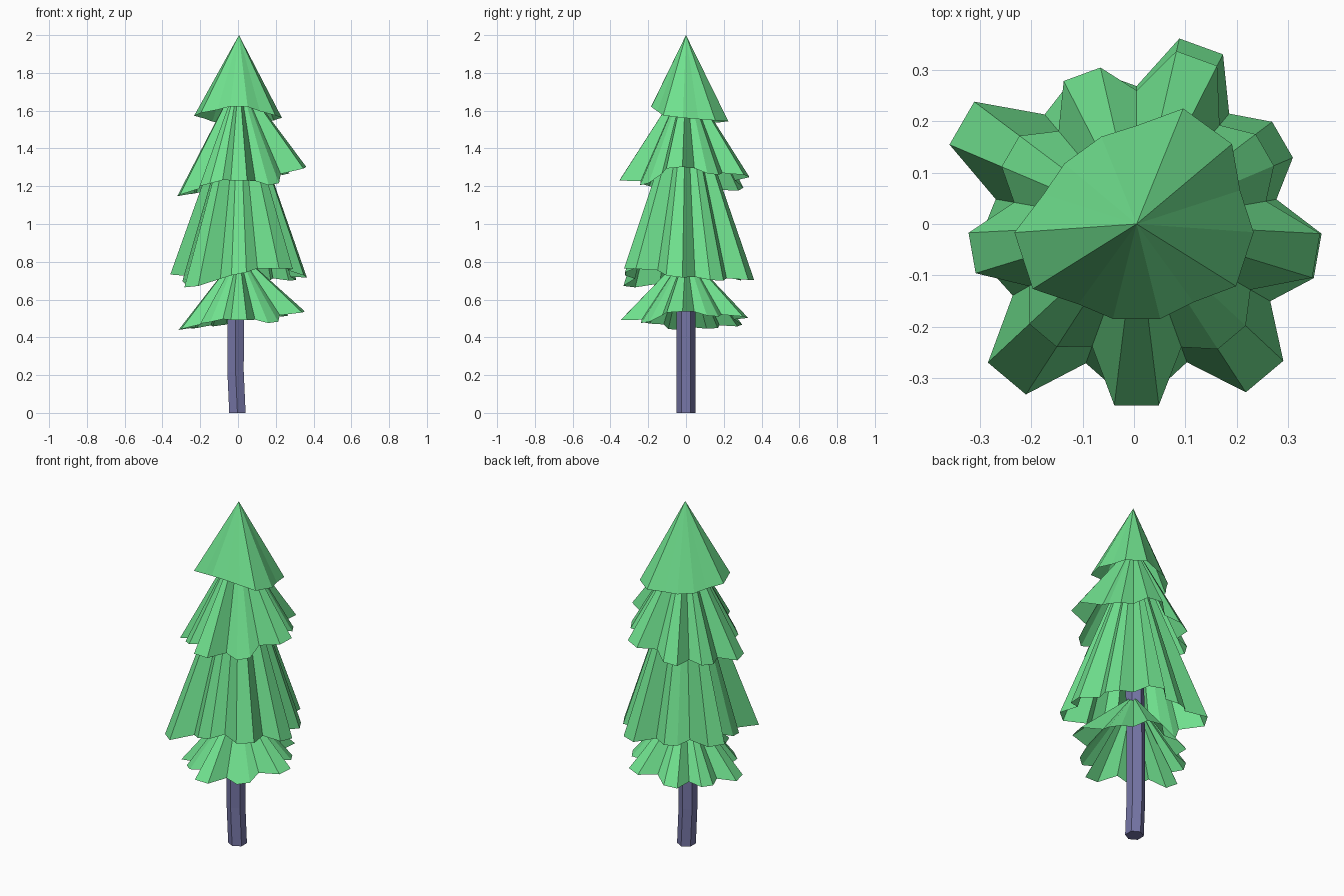
import bpy, bmesh
from math import sin, cos, radians

if "Cube" in bpy.data.objects:
    bpy.data.objects.remove(bpy.data.objects["Cube"])


def material(name, rgb):
    mat = bpy.data.materials.new(name)
    mat.diffuse_color = (*rgb, 1)
    mat.use_nodes = True
    mat.node_tree.nodes["Principled BSDF"].inputs["Base Color"].default_value = mat.diffuse_color
    return mat


def finish(name, bm, mat):
    me = bpy.data.meshes.new(name)
    bmesh.ops.recalc_face_normals(bm, faces=bm.faces)
    bm.to_mesh(me)
    bm.free()
    me.materials.append(mat)
    ob = bpy.data.objects.new(name, me)
    bpy.context.collection.objects.link(ob)
    return ob


def tier(name, apex_z, lobes, half, valley, lift, mat):
    """Open pleated cone: every lobe has two rim corners, with one valley corner between lobes.
    lobes = (radius, height) counter-clockwise, starting at the front."""
    bm = bmesh.new()
    apex = bm.verts.new((0.005, 0, apex_z))
    n = len(lobes)
    rim = []
    for i, (r, z) in enumerate(lobes):
        a = 270 + 360 * i / n
        r0, z0 = lobes[i - 1]
        r2, z2 = lobes[(i + 1) % n]
        # corners lean a little toward the neighbouring lobe's height
        corners = [(a - half, r, z + (z0 - z) * 0.15),
                   (a + half, r, z + (z2 - z) * 0.15),
                   (a + 180 / n, (r + r2) / 2 * valley, (z + z2) / 2 + lift)]
        for ang, rad, h in corners:
            t = radians(ang)
            rim.append(bm.verts.new((0.005 + rad * cos(t), rad * sin(t), h)))
    for i, v in enumerate(rim):
        bm.faces.new((apex, v, rim[(i + 1) % len(rim)]))
    return finish(name, bm, mat)


leaf = material("leaf_green", (0.16, 0.75, 0.27))
bark = material("bark", (0.18, 0.18, 0.38))

# foliage tiers
top = [(.19, 1.63), (.228, 1.565), (.242, 1.545), (.183, 1.535), (.238, 1.58)]
upper = [(.355, 1.235), (.29, 1.2), (.357, 1.31), (.29, 1.26), (.345, 1.26),
         (.312, 1.18), (.285, 1.16), (.327, 1.145), (.285, 1.21)]
middle = [(.325, .74), (.39, .77), (.36, .72), (.33, .70), (.37, .705),
          (.30, .70), (.395, .74), (.30, .69), (.395, .66)]
# the lowest tier repeats the upper one, squashed
lower = [(r * .98, .485 + (z - 1.22) * .63) for r, z in upper]

tier("foliage_top", 2.0, top, 14, 0.9, 0.0, leaf)
tier("foliage_upper", 1.78, upper, 7, 0.79, 0.01, leaf)
tier("foliage_middle", 1.75, middle, 7, 0.8, 0.01, leaf)
tier("foliage_lower", 0.85, lower, 7, 0.79, 0.01, leaf)

# slightly bent six-sided trunk
bm = bmesh.new()
rings = []
for x, z in [(-.003, 0), (-.013, .22), (-.012, .6), (0, 1.2), (.003, 1.75)]:
    rings.append([bm.verts.new((x + .05 * cos(radians(30 + 60 * k)),
                                .05 * sin(radians(30 + 60 * k)), z)) for k in range(6)])
for a, b in zip(rings, rings[1:]):
    for k in range(6):
        j = (k + 1) % 6
        bm.faces.new((a[k], a[j], b[j], b[k]))
bm.faces.new(rings[0][::-1])
bm.faces.new(rings[-1])
finish("trunk", bm, bark)
